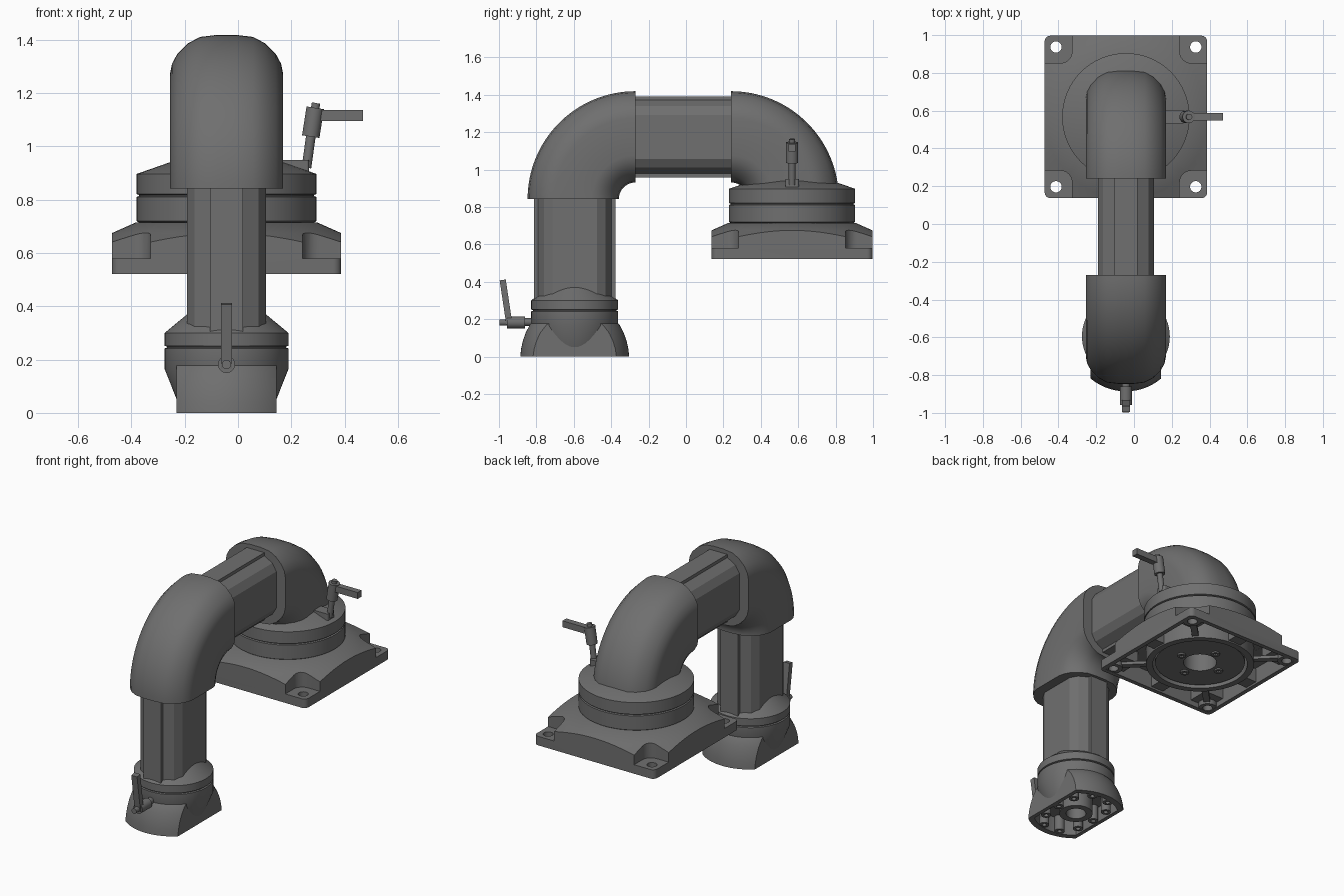
import bpy, bmesh, math
from mathutils import Vector, Matrix

if "Cube" in bpy.data.objects:
    bpy.data.objects.remove(bpy.data.objects["Cube"], do_unlink=True)

mat = bpy.data.materials.new("dark grey metal")
mat.use_nodes = True
GREY = (0.16, 0.16, 0.16, 1)
mat.diffuse_color = GREY
mat.node_tree.nodes["Principled BSDF"].inputs["Base Color"].default_value = GREY

CX = -0.043                       # arm centre plane
FOOT = Vector((CX, -0.595, 0))    # axis of the foot
BASE = Vector((CX, 0.567, 0))     # axis of the mounting plate
BEND, ARC_Z = 0.333, 0.842        # elbow radius and height of its centre


def finish(name, bm, loc=(0, 0, 0)):
    bmesh.ops.remove_doubles(bm, verts=bm.verts, dist=1e-6)
    bmesh.ops.recalc_face_normals(bm, faces=bm.faces)
    me = bpy.data.meshes.new(name)
    bm.to_mesh(me)
    bm.free()
    me.materials.append(mat)
    ob = bpy.data.objects.new(name, me)
    ob.location = loc
    bpy.context.collection.objects.link(ob)
    return ob


def loft(name, rings, loc=(0, 0, 0), closed=False):
    """Skin a list of point rings, capping the ends unless closed."""
    bm = bmesh.new()
    rows = [[bm.verts.new(p) for p in r] for r in rings]
    n = len(rows[0])
    pairs = list(zip(rows, rows[1:])) + ([(rows[-1], rows[0])] if closed else [])
    for a, b in pairs:
        for i in range(n):
            bm.faces.new((a[i], a[(i + 1) % n], b[(i + 1) % n], b[i]))
    if not closed:
        bm.faces.new(rows[0])
        bm.faces.new(rows[-1])
    return finish(name, bm, loc)


def lathe(name, profile, loc, closed=False, n=64):
    turns = [2 * math.pi * i / n for i in range(n)]
    return loft(name, [[(r * math.cos(t), r * math.sin(t), z) for t in turns]
                       for r, z in profile], loc, closed)


def tube(name, inner, outer, z0, z1, loc, n=48):
    return lathe(name, [(inner, z0), (outer, z0), (outer, z1), (inner, z1)], loc, True, n)


def slab(name, hx, hy, z0, z1, loc, corner=0.0):
    """Box with optionally rounded upright corners."""
    pts = []
    for k, (sx, sy) in enumerate(((1, 1), (-1, 1), (-1, -1), (1, -1))):
        for s in range(7 if corner else 1):
            t = (k + s / 6) * math.pi / 2
            pts.append((sx * (hx - corner) + corner * math.cos(t),
                        sy * (hy - corner) + corner * math.sin(t)))
    return loft(name, [[(x, y, z) for x, y in pts] for z in (z0, z1)], loc)


def along(ob, a, b):
    ob.matrix_world = Matrix.Translation(a) @ (b - a).to_track_quat('Z', 'Y').to_matrix().to_4x4()
    return ob


def rod(name, a, b, r):
    a, b = Vector(a), Vector(b)
    return along(lathe(name, [(r, 0), (r, (b - a).length)], (0, 0, 0), n=32), a, b)


def bar(name, a, b, w, t):
    a, b = Vector(a), Vector(b)
    return along(slab(name, w / 2, t / 2, 0, (b - a).length, (0, 0, 0)), a, b)


def boolean(ob, cutter, op='DIFFERENCE', keep=False):
    bpy.context.view_layer.update()
    m = ob.modifiers.new("cut", 'BOOLEAN')
    m.operation, m.solver, m.object = op, 'EXACT', cutter
    with bpy.context.temp_override(object=ob, active_object=ob):
        bpy.ops.object.modifier_apply(modifier=m.name)
    if not keep:
        bpy.data.objects.remove(cutter, do_unlink=True)


def section(quarter):
    """Mirror a quarter outline of (x, u) points into a full ring."""
    right = quarter + [(x, -u) for x, u in reversed(quarter)]
    return right + [(-x, u) for x, u in reversed(right)]


# Straight tubes with raised centre strips
TUBE = section([(0.0625, 0.217), (0.0625, 0.197), (0.12, 0.165), (0.148, 0.118)])
loft("upright_tube", [[(x, u, z) for x, u in TUBE] for z in (0.25, 0.9)], FOOT)
loft("cross_tube", [[(x, y, u) for x, u in TUBE] for y in (-0.33, 0.3)],
     (CX, 0, ARC_Z + BEND))

# Elbows swept through a quarter turn
ELBOW = section([(0.035, 0.244), (0.1, 0.236), (0.145, 0.212), (0.185, 0.172),
                 (0.205, 0.135), (0.212, 0.1)])
for name, side, y in (("front_elbow", -1, -0.27), ("rear_elbow", 1, 0.24)):
    rings = []
    for i in range(33):
        t = math.pi / 2 * i / 32
        rings.append([(x, side * (BEND + u) * math.cos(t), (BEND + u) * math.sin(t))
                      for x, u in ELBOW])
    loft(name, rings, (CX, y, ARC_Z))

# Turntable under the rear elbow
lathe("turntable", [(0.3, 0.705), (0.33, 0.715), (0.3375, 0.72), (0.3375, 0.811),
                    (0.328, 0.814), (0.328, 0.818), (0.3375, 0.821), (0.3375, 0.897),
                    (0.2, 0.945)], BASE)

# Mounting plate: conical top, corner pockets and hollow underside
plate = slab("mounting_plate", 0.43, 0.43, 0.522, 0.9, BASE, 0.03)
boolean(plate, lathe("cone", [(0.8, 0.4), (0.8, 0.53), (0.43, 0.675), (0.34, 0.715)], BASE, n=96),
        'INTERSECT')
CORNERS = [(sx, sy) for sx in (-1, 1) for sy in (-1, 1)]
for sx, sy in CORNERS:
    at = BASE + Vector((sx * 0.485, sy * 0.485, 0))
    boolean(plate, slab("pocket", 0.2, 0.2, 0.58, 0.95, at, 0.06))
for hx, hy, top in ((0.402, 0.402, 0.556), (0.402, 0.265, 0.63), (0.265, 0.402, 0.631)):
    boolean(plate, slab("hollow", hx, hy, 0.4, top, BASE))
for sx, sy in CORNERS:
    at = BASE + Vector((sx * 0.37, sy * 0.37, 0))
    boolean(plate, lathe("hole", [(0.03, 0.4), (0.03, 0.8)], at, n=32))
    tube("corner_boss", 0.03, 0.055, 0.524, 0.565, at, 32)
boolean(plate, lathe("hub_hole", [(0.1, 0.4), (0.1, 0.8)], BASE))

# Underside ring, hub disc, ribs and bolts
tube("underside_ring", 0.285, 0.325, 0.526, 0.635, BASE)
tube("hub_disc", 0.1, 0.27, 0.54, 0.64, BASE)
for k in range(8):
    t = k * math.pi / 4
    d = Vector((math.cos(t), math.sin(t), 0))
    reach = 0.41 if k % 2 == 0 else 0.475
    z = Vector((0, 0, 0.58 if k % 2 == 0 else 0.547))
    bar("underside_rib", BASE + d * 0.31 + z, BASE + d * reach + z,
        0.02 if k % 2 else 0.09, 0.09 if k % 2 == 0 else 0.04).rotation_euler = (0, math.pi / 2, t)
for k in range(4):
    t = k * math.pi / 2
    at = BASE + Vector((0.145 * math.cos(t), 0.145 * math.sin(t), 0))
    tube("hub_bolt", 0.012, 0.026, 0.53, 0.56, at, 24)

# Foot: dome with flat sides and a collar, hollow below
foot = lathe("foot", [(0.291, 0), (0.287, 0.04), (0.277, 0.085), (0.261, 0.13),
                      (0.24, 0.17), (0.225, 0.186)], FOOT)
boolean(foot, slab("sides", 0.187, 0.4, -0.1, 0.5, FOOT), 'INTERSECT')
collar = lathe("foot_collar", [(0.185, 0.045), (0.2325, 0.165), (0.2325, 0.242), (0.224, 0.245),
                               (0.224, 0.249), (0.2325, 0.252), (0.2325, 0.3),
                               (0.148, 0.37)], FOOT)
hollow = lathe("foot_hollow", [(0.262, -0.1), (0.245, 0.1)], FOOT)
boolean(hollow, slab("sides", 0.162, 0.4, -0.2, 0.2, FOOT), 'INTERSECT')
boolean(foot, hollow, keep=True)
boolean(collar, hollow)
tube("foot_hub", 0.06, 0.1, 0.004, 0.11, FOOT)
for sx in (-1, 1):
    for dx, dy in ((0.135, 0.0), (0.125, 0.13), (0.06, 0.225), (0.125, -0.13), (0.06, -0.225)):
        tube("foot_boss", 0.014, 0.03, 0.003, 0.11, FOOT + Vector((sx * dx, dy, 0)), 24)

# Front clamp lever
rod("front_lever_neck", (CX, -0.78, 0.185), (CX, -0.87, 0.185), 0.021)
rod("front_lever_hub", (CX, -0.86, 0.182), (CX, -0.957, 0.182), 0.032)
rod("front_lever_cap", (CX, -0.95, 0.182), (CX, -0.998, 0.182), 0.017)
bar("front_lever_arm", (CX, -0.944, 0.17), (CX, -0.98, 0.41), 0.041, 0.033)

# Turntable clamp lever
Y = BASE.y
slab("side_lever_boss", 0.055, 0.036, 0.88, 0.95, (0.212, Y, 0), 0.01)
rod("side_lever_neck", (0.257, Y, 0.92), (0.275, Y, 1.05), 0.018)
rod("side_lever_hub", (0.273, Y, 1.037), (0.29, Y, 1.145), 0.033)
rod("side_lever_cap", (0.289, Y, 1.14), (0.293, Y, 1.163), 0.016)
bar("side_lever_arm", (0.288, Y, 1.117), (0.47, Y, 1.117), 0.039, 0.041)

# Shading
bpy.ops.object.select_all(action='DESELECT')
for ob in bpy.context.scene.objects:
    if ob.type == 'MESH' and mat.name in ob.data.materials:
        ob.select_set(True)
        bpy.context.view_layer.objects.active = ob
bpy.ops.object.shade_smooth_by_angle(angle=math.radians(28))
